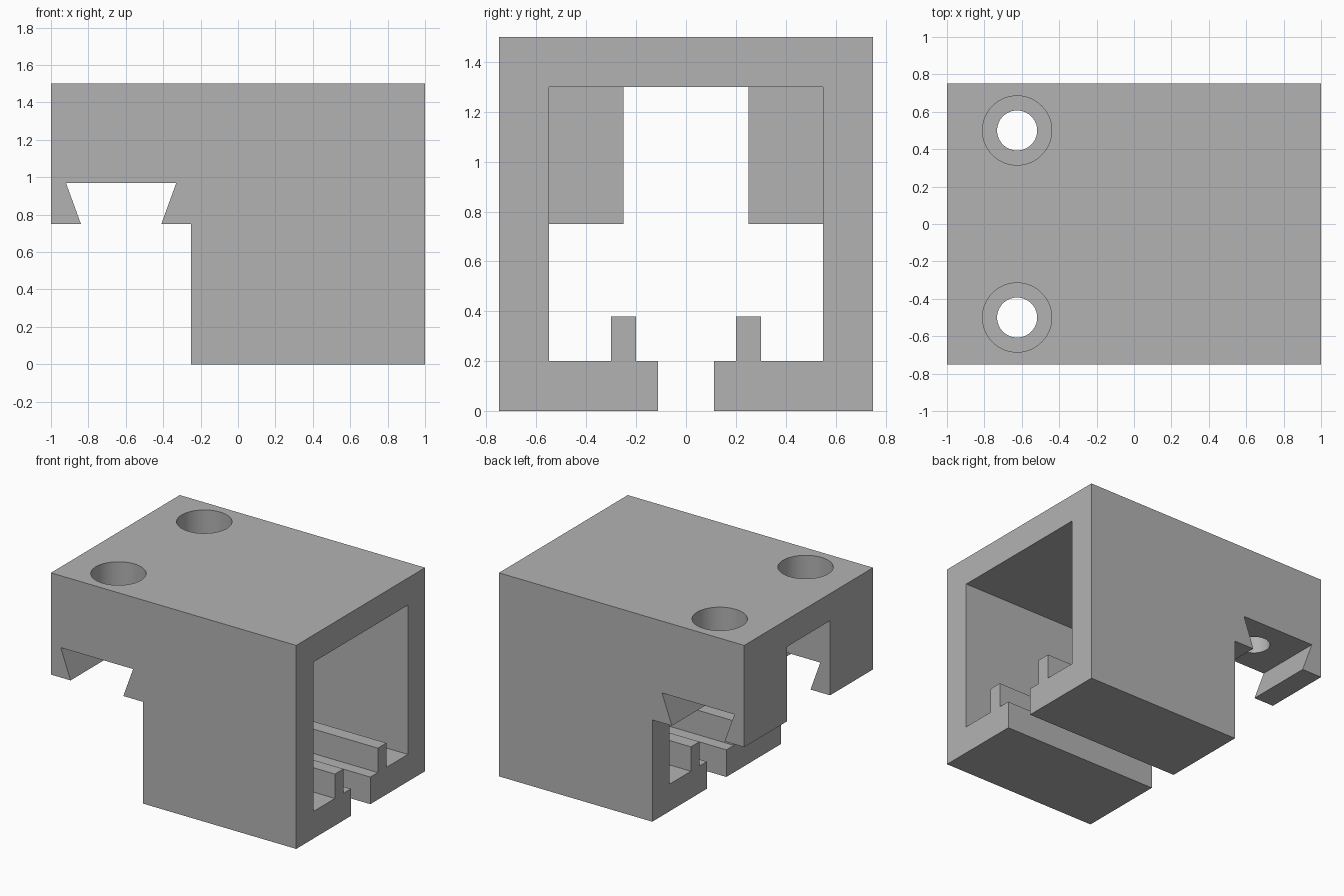
import bpy
import bmesh
import math

if "Cube" in bpy.data.objects:
    bpy.data.objects.remove(bpy.data.objects["Cube"], do_unlink=True)

grey = bpy.data.materials.new("plain grey")
grey.use_nodes = True
grey.diffuse_color = (0.45, 0.45, 0.45, 1)
grey.node_tree.nodes["Principled BSDF"].inputs["Base Color"].default_value = (0.45, 0.45, 0.45, 1)


def add_object(name, bm):
    bmesh.ops.recalc_face_normals(bm, faces=bm.faces)
    mesh = bpy.data.meshes.new(name)
    bm.to_mesh(mesh)
    bm.free()
    mesh.materials.append(grey)
    obj = bpy.data.objects.new(name, mesh)
    bpy.context.collection.objects.link(obj)
    return obj


def prism(name, profile, place, start, end):
    """Extrude a 2D profile; place(a, b, depth) maps it into space."""
    bm = bmesh.new()
    face = bm.faces.new([bm.verts.new(place(a, b, start)) for a, b in profile])
    moved = bmesh.ops.extrude_face_region(bm, geom=[face])["geom"]
    offset = bm.verts.new(place(0, 0, end)).co - bm.verts.new(place(0, 0, start)).co
    bmesh.ops.translate(bm, vec=offset, verts=[v for v in moved if isinstance(v, bmesh.types.BMVert)])
    bmesh.ops.delete(bm, geom=[v for v in bm.verts if not v.link_faces], context="VERTS")
    return add_object(name, bm)


def along_x(a, b, depth):
    return (depth, a, b)


def along_y(a, b, depth):
    return (a, depth, b)


def cylinder(name, radius, x, y, bottom, top):
    bm = bmesh.new()
    bmesh.ops.create_cone(bm, cap_ends=True, segments=64, radius1=radius, radius2=radius, depth=top - bottom)
    bmesh.ops.translate(bm, vec=(x, y, (top + bottom) / 2), verts=bm.verts)
    return add_object(name, bm)


def combine(obj, other, operation):
    """Apply a boolean and remove the helper."""
    mod = obj.modifiers.new("boolean", "BOOLEAN")
    mod.operation = operation
    mod.solver = "EXACT"
    mod.object = other
    other.hide_render = True
    bpy.context.view_layer.objects.active = obj
    bpy.ops.object.modifier_apply(modifier=mod.name)
    bpy.data.objects.remove(other, do_unlink=True)


# Channel housing: split floor with two guide rails, side walls and roof
half = [(0.113, 0), (0.75, 0), (0.75, 1.5)]
inner = [(0.55, 1.3), (0.55, 0.2), (0.3, 0.2), (0.3, 0.38), (0.2, 0.38), (0.2, 0.2), (0.113, 0.2)]


def mirrored(points):
    return [(-y, z) for y, z in reversed(points)]


housing_profile = half + mirrored(half) + mirrored(inner) + inner
housing = prism("channel_housing", housing_profile, along_x, -0.25, 1)

# Mounting flange with dovetail groove underneath
flange_profile = [(-1, 0.75), (-0.84, 0.75), (-0.92, 0.97), (-0.33, 0.97),
                  (-0.41, 0.75), (-0.25, 0.75), (-0.25, 1.5), (-1, 1.5)]
flange = prism("mounting_flange", flange_profile, along_y, -0.75, 0.75)

# Central slot through the flange
slot = prism("slot_cutter", [(-0.25, 0.6), (0.25, 0.6), (0.25, 1.3), (-0.25, 1.3)], along_x, -1.2, -0.1)
combine(flange, slot, "DIFFERENCE")

# Counterbored screw holes
for y in (-0.5, 0.5):
    combine(flange, cylinder("counterbore_cutter", 0.185, -0.625, y, 1.19, 1.6), "DIFFERENCE")
    combine(flange, cylinder("screw_hole_cutter", 0.107, -0.625, y, 0.85, 1.4), "DIFFERENCE")

# Single solid bracket, with smooth bores and sharp corners
combine(housing, flange, "UNION")
housing.name = "rail_bracket"
bpy.ops.object.select_all(action="DESELECT")
housing.select_set(True)
bpy.context.view_layer.objects.active = housing
bpy.ops.object.shade_smooth_by_angle(angle=math.radians(30))
